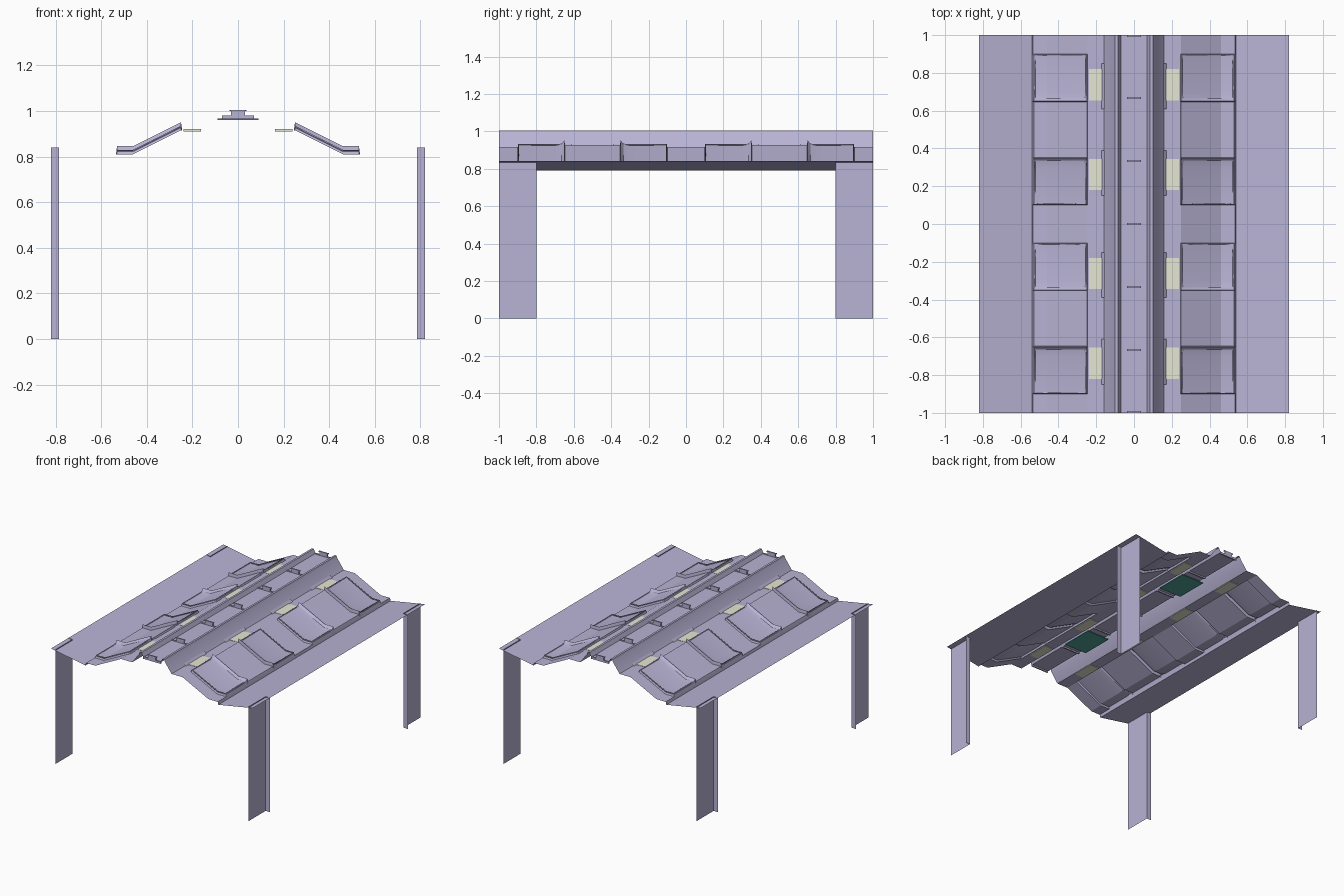
import bpy
from math import radians

cube = bpy.data.objects.get("Cube")
if cube:
    bpy.data.objects.remove(cube)


def material(name, rgb):
    m = bpy.data.materials.new(name)
    m.use_nodes = True
    m.diffuse_color = (*rgb, 1)
    m.node_tree.nodes["Principled BSDF"].inputs["Base Color"].default_value = (*rgb, 1)
    return m


lavender = material("pale lavender", (0.48, 0.45, 0.66))
cream = material("cream light", (0.85, 0.85, 0.70))
teal = material("teal screen", (0.08, 0.36, 0.31))


def build(name, verts, faces, mat, mirror=""):
    mesh = bpy.data.meshes.new(name)
    mesh.from_pydata(verts, [], faces)
    mesh.materials.append(mat)
    obj = bpy.data.objects.new(name, mesh)
    bpy.context.collection.objects.link(obj)
    if mirror:
        mod = obj.modifiers.new("mirror", "MIRROR")
        mod.use_axis = ("x" in mirror, "y" in mirror, False)
        mod.merge_threshold = 0.0005
    return obj


def loft(name, rows, mat, mirror=""):
    """Skin equal-length rows of points."""
    n = len(rows[0])
    faces = [(j * n + i, (j + 1) * n + i, (j + 1) * n + i + 1, j * n + i + 1)
             for j in range(len(rows) - 1) for i in range(n - 1)]
    return build(name, [p for r in rows for p in r], faces, mat, mirror)


def box(name, x, y, z, mat, mirror=""):
    verts = [(a, b, c) for a in x for b in y for c in z]
    faces = [(0, 1, 3, 2), (4, 6, 7, 5), (0, 4, 5, 1),
             (2, 3, 7, 6), (0, 2, 6, 4), (1, 5, 7, 3)]
    return build(name, verts, faces, mat, mirror)


def bead(name, points, radius):
    curve = bpy.data.curves.new(name, "CURVE")
    curve.dimensions = "3D"
    curve.bevel_depth = radius
    curve.bevel_resolution = 0
    curve.use_fill_caps = True
    curve.materials.append(lavender)
    spline = curve.splines.new("POLY")
    spline.points.add(len(points) - 1)
    for p, co in zip(spline.points, points):
        p.co = (*co, 1)
    obj = bpy.data.objects.new(name, curve)
    bpy.context.collection.objects.link(obj)
    obj.modifiers.new("mirror", "MIRROR")


# Folded roof sheet: half section (x, z, follows the raised panels)
section = [(0.82, 0.84, 0), (0.54, 0.79, 0), (0.535, 0.81, 0), (0.53, 0.81, 1),
           (0.46, 0.81, 1), (0.25, 0.915, 1), (0.245, 0.915, 0), (0.16, 0.915, 0),
           (0.105, 0.99, 0), (0.1, 1.005, 0), (0.085, 1.005, 0), (0.07, 0.975, 0),
           (0, 0.975, 0)]
# Raised panel with two upturned fins: (distance from its centre, height)
lift = [(0.4, 0), (0.395, 0.012), (0.2, 0.012), (0.165, 0.02), (0.15, 0.036), (0.147, 0.012)]
panel = [(-d, h) for d, h in lift] + [(d, h) for d, h in reversed(lift)]
stations = [(-1, 0)] + [(c + d, h) for c in (-0.5, 0.5) for d, h in panel] + [(1, 0)]
roof = loft("roof_sheet", [[(x, y, z + h * f) for x, z, f in section] for y, h in stations],
            lavender, "x")

# Corner legs: plate with an outward flange
leg_plan = [(0.785, 1), (0.785, 0.8), (0.82, 0.8)]
loft("corner_legs", [[(x, y, z) for x, y in leg_plan] for z in (0, 0.84)], lavender, "xy")

# Bay frames and skylights beside each fin
for centre in (-0.5, 0.5):
    for side in (-1, 1):
        far, near = centre + side * 0.395, centre + side * 0.155
        bead("bay_frame", [(0.53, near, 0.835), (0.525, near, 0.827), (0.525, far, 0.827),
                           (0.46, far, 0.827), (0.255, far, 0.929), (0.255, near, 0.929)], 0.004)
        # Skylight tray with upturned inner lip
        ys = sorted((centre + side * 0.11, centre + side * 0.35))
        loft("skylight_tray", [[(x, y, z) for x, z in
                                ((0.245, 0.919), (0.172, 0.917), (0.155, 0.933))] for y in ys],
             lavender, "x")
        pane = sorted((centre + side * 0.155, centre + side * 0.32))
        box("skylight_pane", (0.163, 0.238), pane, (0.911, 0.92), cream, "x")

# Ridge clips along the central trough
for i in range(7):
    y = max(-0.995, min(0.995, (i - 3) / 3))
    ends = (y - 0.005, y + 0.005)
    box("clip_base", (-0.07, 0.07), ends, (0.965, 0.98), lavender)
    box("clip_post", (-0.03, 0.03), ends, (0.98, 1.0), lavender)
    box("clip_cap", (-0.038, 0.038), ends, (0.999, 1.005), lavender)

# Screens under the ridge
for y in (-0.5, 0.5):
    box("ceiling_screen", (-0.09, 0.09), (y - 0.12, y + 0.12), (0.96, 0.966), teal)

bpy.ops.object.select_all(action="DESELECT")
roof.select_set(True)
bpy.context.view_layer.objects.active = roof
bpy.ops.object.shade_smooth_by_angle(angle=radians(20))
